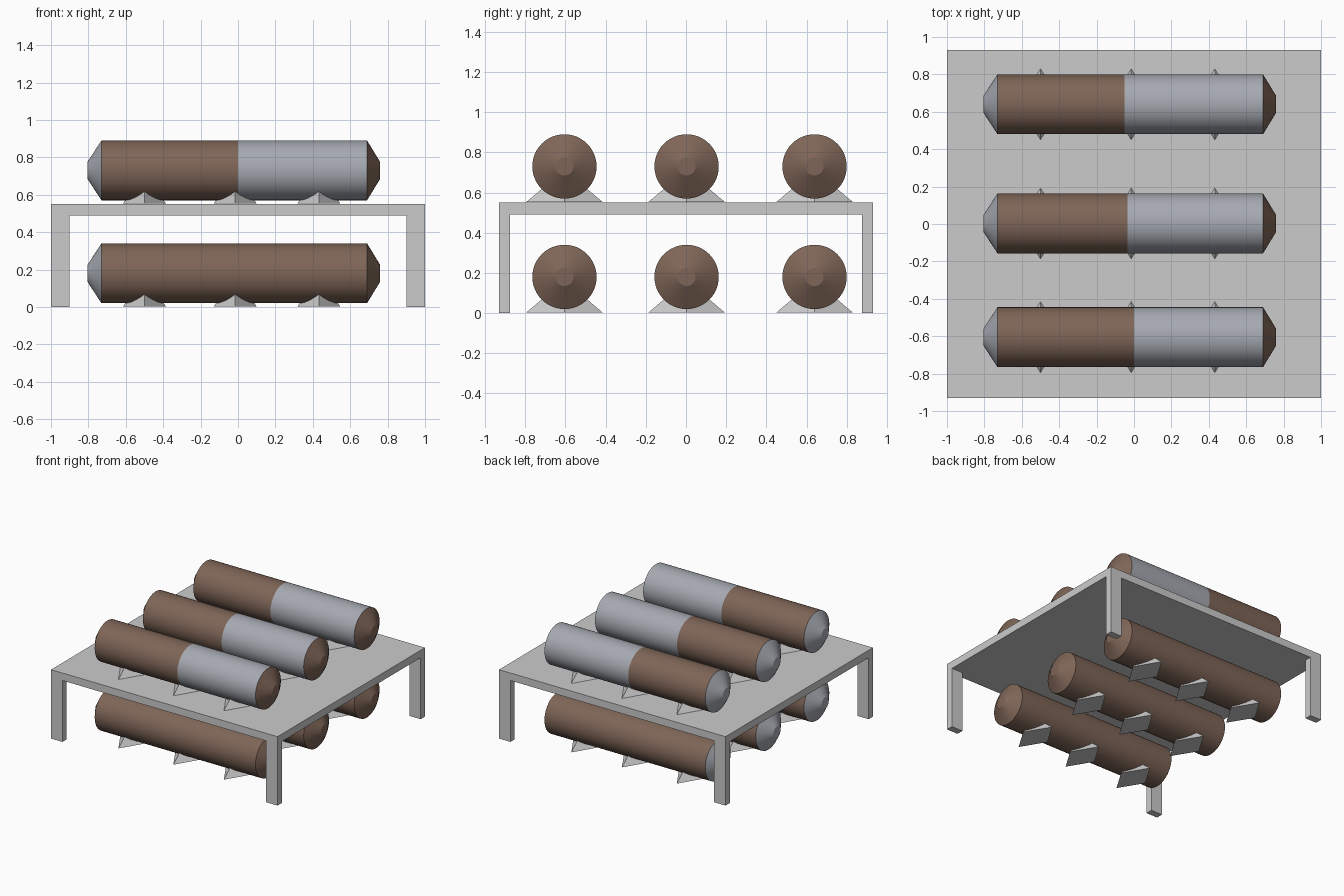
import bpy, bmesh, math

if "Cube" in bpy.data.objects:
    bpy.data.objects.remove(bpy.data.objects["Cube"])

brown = bpy.data.materials.new("brown_paint")
brown.diffuse_color = (0.21, 0.13, 0.095, 1)
brown.use_nodes = True
brown.node_tree.nodes["Principled BSDF"].inputs["Base Color"].default_value = brown.diffuse_color
grey = bpy.data.materials.new("grey_metal")
grey.diffuse_color = (0.38, 0.40, 0.44, 1)
grey.use_nodes = True
grey.node_tree.nodes["Principled BSDF"].inputs["Base Color"].default_value = grey.diffuse_color
SIDES = 48


def add_object(name, bm):
    bmesh.ops.recalc_face_normals(bm, faces=bm.faces)
    mesh = bpy.data.meshes.new(name)
    bm.to_mesh(mesh)
    bm.free()
    obj = bpy.data.objects.new(name, mesh)
    bpy.context.collection.objects.link(obj)
    return obj


def box(name, x0, x1, y0, y1, z0, z1):
    bm = bmesh.new()
    bmesh.ops.create_cube(bm, size=1)
    for v in bm.verts:
        v.co = ((x0 + x1) / 2 + v.co.x * (x1 - x0),
                (y0 + y1) / 2 + v.co.y * (y1 - y0),
                (z0 + z1) / 2 + v.co.z * (z1 - z0))
    return add_object(name, bm)


def tank(name, y, z, split, half_grey):
    """Cylinder along x with tapered ends, coloured by section."""
    profile = [(-0.805, 0.045), (-0.73, 0.16), (split, 0.16), (0.69, 0.16), (0.76, 0.045)]
    colours = [1, 0, 1 if half_grey else 0, 0]
    bm = bmesh.new()
    rings = []
    for x, r in profile:
        rings.append([bm.verts.new((x, y + r * math.cos(a), z + r * math.sin(a)))
                      for a in (2 * math.pi * i / SIDES for i in range(SIDES))])
    for a, b, mat in zip(rings, rings[1:], colours):
        for i in range(SIDES):
            j = (i + 1) % SIDES
            bm.faces.new((a[i], a[j], b[j], b[i])).material_index = mat
    bm.faces.new(rings[0]).material_index = 1
    bm.faces.new(rings[-1]).material_index = 0
    obj = add_object(name, bm)
    obj.data.materials.append(brown)
    obj.data.materials.append(grey)
    bpy.ops.object.select_all(action='DESELECT')
    obj.select_set(True)
    bpy.context.view_layer.objects.active = obj
    bpy.ops.object.shade_smooth_by_angle(angle=math.radians(30))


def support(name, x, y, z):
    """Diamond-based pyramid whose tip sits inside the tank."""
    bm = bmesh.new()
    base = [bm.verts.new((x + dx, y + dy, z))
            for dx, dy in ((0.115, 0), (0, 0.19), (-0.115, 0), (0, -0.19))]
    tip = bm.verts.new((x, y, z + 0.16))
    bm.faces.new(base)
    for i in range(4):
        bm.faces.new((base[i], base[(i + 1) % 4], tip))
    add_object(name, bm)


# Table-like rack: top plate and four corner legs
box("rack_top", -1, 1, -0.93, 0.93, 0.49, 0.55)
for sx, side in ((-1, "left"), (1, "right")):
    for sy, end in ((-1, "front"), (1, "back")):
        xs = sorted((sx * 0.9, sx))
        ys = sorted((sy * 0.875, sy * 0.93))
        box(f"{end}_{side}_leg", *xs, *ys, 0, 0.49)

# Two levels of three tanks, each on three supports
for level, base_z in (("lower", 0.0), ("upper", 0.55)):
    for row, y, split in (("front", -0.605, 0.0), ("middle", 0.003, -0.035), ("back", 0.64, -0.05)):
        tank(f"{level}_{row}_tank", y, base_z + 0.18, split, level == "upper")
        for n, x in enumerate((-0.5, -0.015, 0.432)):
            support(f"{level}_{row}_support_{n + 1}", x, y, base_z + 0.003)
